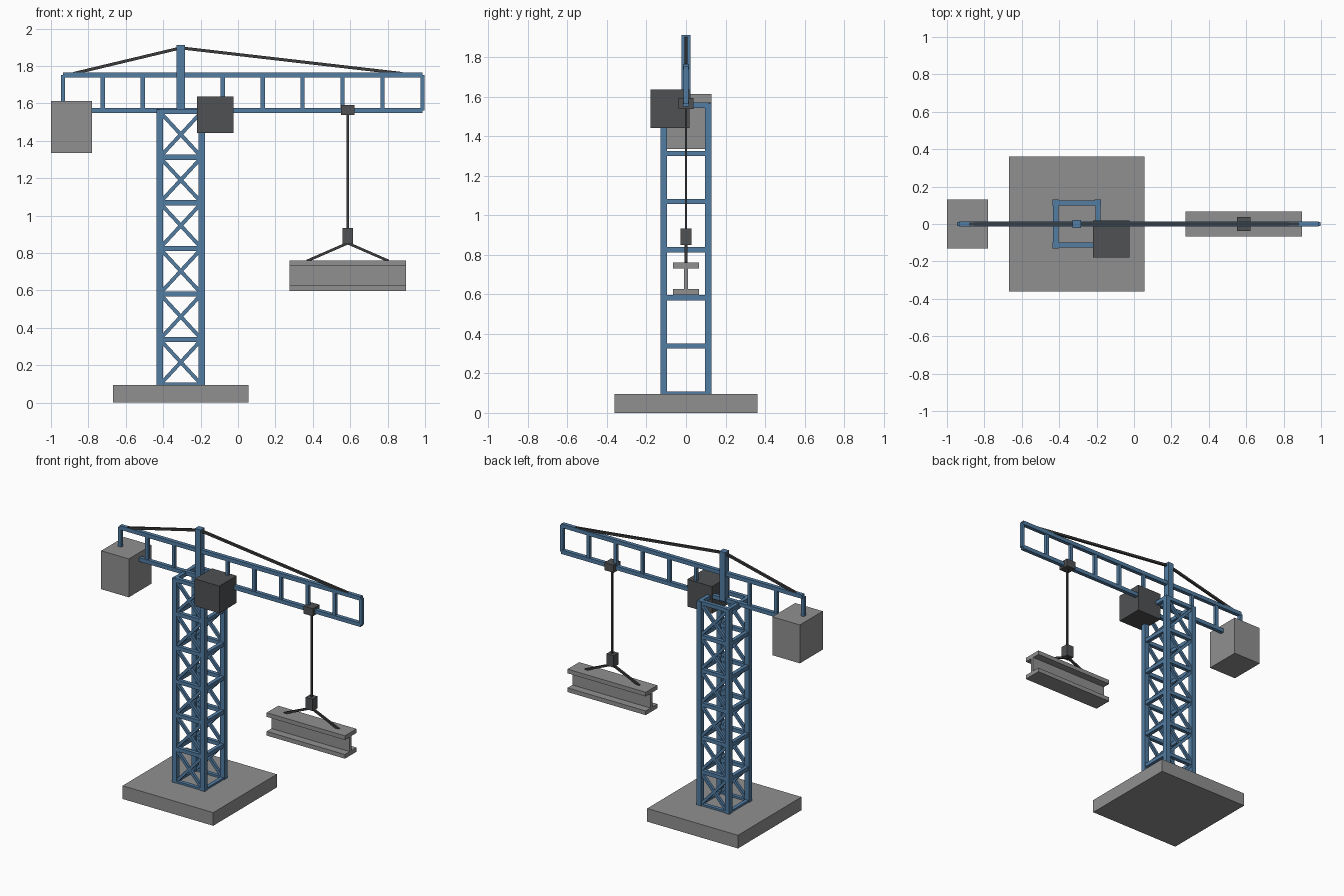
import bpy, bmesh
from mathutils import Vector, Matrix

cube = bpy.data.objects.get("Cube")
if cube:
    bpy.data.objects.remove(cube, do_unlink=True)


def material(name, rgb):
    m = bpy.data.materials.new(name)
    m.use_nodes = True
    colour = (*rgb, 1)
    m.diffuse_color = colour
    bsdf = next(n for n in m.node_tree.nodes if n.type == 'BSDF_PRINCIPLED')
    bsdf.inputs["Base Color"].default_value = colour
    return m


BLUE = material("blue steel", (0.085, 0.205, 0.37))
GREY = material("concrete grey", (0.28, 0.28, 0.28))
DARK = material("dark grey", (0.08, 0.083, 0.087))
CABLE = material("cable black", (0.045, 0.045, 0.045))


def finish(name, bm, mat):
    mesh = bpy.data.meshes.new(name)
    bm.to_mesh(mesh)
    bm.free()
    mesh.materials.append(mat)
    obj = bpy.data.objects.new(name, mesh)
    bpy.context.collection.objects.link(obj)
    return obj


def box(name, mat, lo, hi):
    """Axis-aligned block between two corners."""
    lo, hi = Vector(lo), Vector(hi)
    bm = bmesh.new()
    bmesh.ops.create_cube(bm, size=1, matrix=Matrix.Translation((lo + hi) / 2)
                          @ Matrix.Diagonal((*(hi - lo), 1)))
    return finish(name, bm, mat)


def bars(name, mat, segments, width):
    """Square bars running between pairs of points."""
    bm = bmesh.new()
    for a, b in segments:
        a, b = Vector(a), Vector(b)
        d = (b - a).normalized()
        side = Vector((1, 0, 0)) if abs(d.y) > 0.9 else Vector((0, 1, 0))
        up = d.cross(side).normalized()
        side = up.cross(d)
        rot = Matrix((side, up, d)).transposed().to_4x4()
        size = Matrix.Diagonal((width, width, (b - a).length, 1))
        bmesh.ops.create_cube(bm, size=1, matrix=Matrix.Translation((a + b) / 2) @ rot @ size)
    return finish(name, bm, mat)


# Foundation slab
TX = -0.306
BASE = 0.095
box("foundation_slab", GREY, (TX - 0.362, -0.362, 0), (TX + 0.362, 0.362, BASE))

# Lattice tower: legs, square rings, cross braces on front and back
H = 0.1125
TOP = 1.556
BAYS = 6
left, right = TX - H, TX + H
levels = [BASE + (TOP - BASE) * i / BAYS for i in range(BAYS + 1)]
legs = [((x, y, BASE), (x, y, TOP + 0.012)) for x in (left, right) for y in (-H, H)]
bars("tower_legs", BLUE, legs, 0.035)

rings = []
for z in levels:
    for s in (-H, H):
        rings.append(((left, s, z), (right, s, z)))
        rings.append(((TX + s, -H, z), (TX + s, H, z)))
bars("tower_rings", BLUE, rings, 0.027)

braces = []
for z0, z1 in zip(levels, levels[1:]):
    for y in (-H, H):
        braces.append(((left, y, z0), (right, y, z1)))
        braces.append(((left, y, z1), (right, y, z0)))
bars("tower_cross_braces", BLUE, braces, 0.02)

# Jib truss
J0, J1 = -0.936, 0.986
LOW, HIGH = 1.563, 1.752
bars("jib_chords", BLUE, [((J0, 0, z), (J1, 0, z)) for z in (LOW, HIGH)], 0.028)
xs = [J0 + (J1 - J0) * i / 9 for i in range(10)]
bars("jib_posts", BLUE, [((x, 0, LOW), (x, 0, HIGH)) for x in xs], 0.023)

# Mast and tie cables
bars("mast", BLUE, [((TX, 0, TOP), (TX, 0, 1.912))], 0.045)
peak = (TX, 0, 1.897)
bars("tie_cables", CABLE, [(peak, (x, 0, HIGH + 0.008)) for x in (-0.88, 0.88)], 0.016)

# Counterweight and operator cab
box("counterweight", GREY, (-1, -0.13, 1.335), (-0.78, 0.13, 1.612))
box("operator_cab", DARK, (-0.22, -0.179, 1.441), (-0.023, 0.018, 1.637))

# Trolley, hoist cable and hook block
HX = 0.587
box("trolley", DARK, (HX - 0.037, -0.038, 1.538), (HX + 0.037, 0.038, 1.593))
bars("hoist_cable", CABLE, [((HX, 0, 0.9), (HX, 0, 1.55))], 0.012)
box("hook_block", DARK, (HX - 0.028, -0.028, 0.849), (HX + 0.028, 0.028, 0.934))
bars("load_slings", CABLE, [((HX, 0, 0.853), (HX + s, 0, 0.758)) for s in (-0.218, 0.218)], 0.014)

# Hanging I-beam: profile swept along x
half = [(0.066, 0.596), (0.066, 0.626), (0.011, 0.626),
        (0.011, 0.731), (0.066, 0.731), (0.066, 0.761)]
profile = half + [(-y, z) for y, z in reversed(half)]
bm = bmesh.new()
face = bm.faces.new([bm.verts.new((HX - 0.312, y, z)) for y, z in profile])
swept = bmesh.ops.extrude_face_region(bm, geom=[face], use_keep_orig=True)
bmesh.ops.translate(bm, vec=(0.624, 0, 0),
                    verts=[v for v in swept["geom"] if isinstance(v, bmesh.types.BMVert)])
bmesh.ops.recalc_face_normals(bm, faces=bm.faces)
finish("load_beam", bm, GREY)
